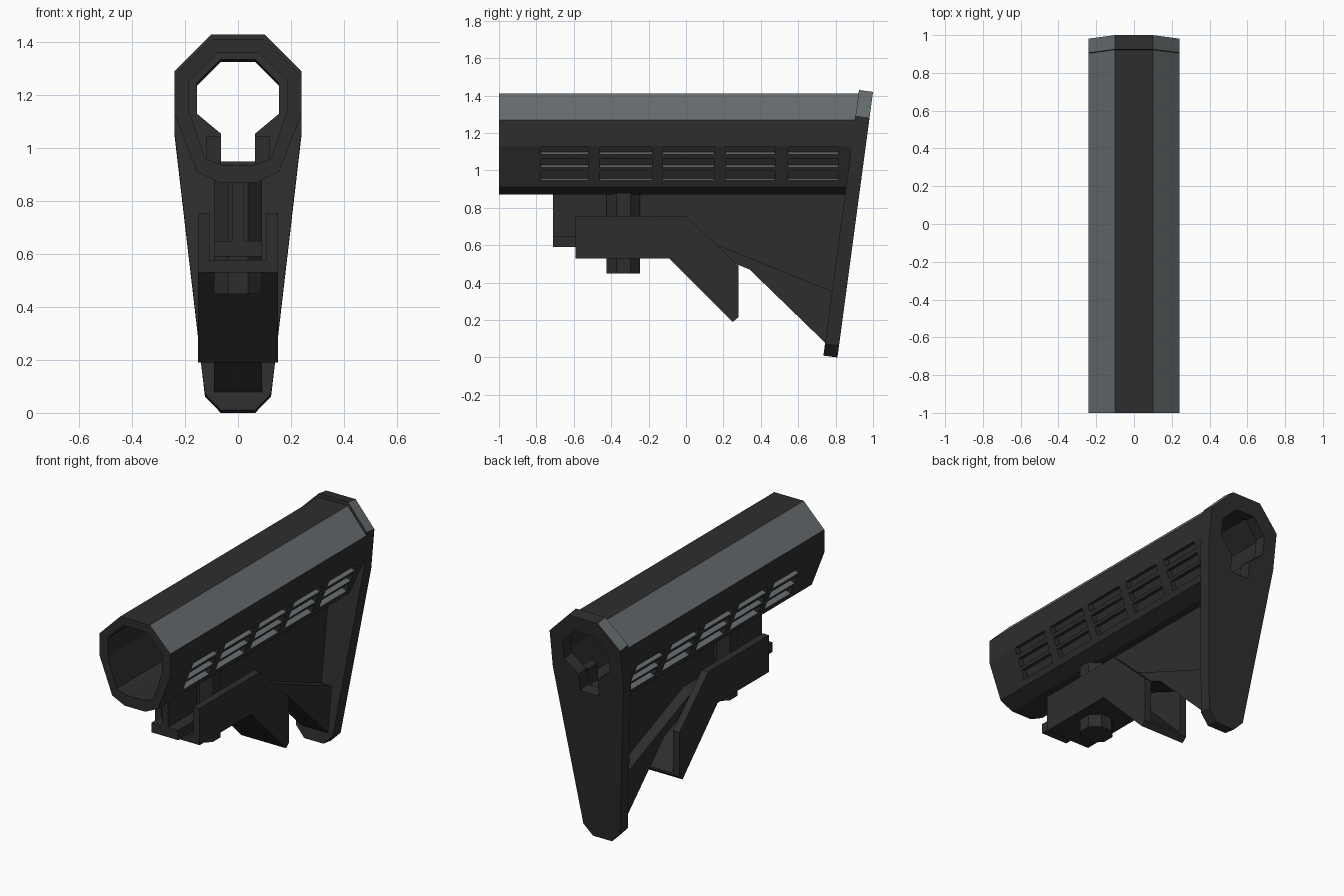
import bpy, bmesh, math
from mathutils import Vector, Matrix

if "Cube" in bpy.data.objects:
    bpy.data.objects.remove(bpy.data.objects["Cube"], do_unlink=True)


def make_material(name, rgb):
    m = bpy.data.materials.new(name)
    m.use_nodes = True
    m.diffuse_color = (*rgb, 1)
    m.node_tree.nodes["Principled BSDF"].inputs["Base Color"].default_value = (*rgb, 1)
    return m


DARK = make_material("charcoal polymer", (0.027, 0.027, 0.027))
GREY = make_material("blue grey", (0.135, 0.153, 0.16))


def add_prism(bm, loops, place):
    """Extrude flat loops (outline plus holes); place(u, v, side) gives the position."""
    caps = ([], [])
    for loop in loops:
        rows = [[bm.verts.new(place(u, v, s)) for u, v in loop] for s in (0, 1)]
        n = len(loop)
        for i in range(n):
            j = (i + 1) % n
            bm.faces.new((rows[0][i], rows[0][j], rows[1][j], rows[1][i]))
            for s in (0, 1):
                caps[s].append(bm.edges.get((rows[s][i], rows[s][j])))
    for edges in caps:
        bmesh.ops.triangle_fill(bm, use_beauty=True, use_dissolve=False, edges=edges)


def finish(name, bm):
    bmesh.ops.recalc_face_normals(bm, faces=bm.faces)
    mesh = bpy.data.meshes.new(name)
    bm.to_mesh(mesh)
    bm.free()
    mesh.materials.append(DARK)
    mesh.materials.append(GREY)
    ob = bpy.data.objects.new(name, mesh)
    bpy.context.collection.objects.link(ob)
    return ob


def prism(name, loops, place):
    bm = bmesh.new()
    add_prism(bm, loops, place)
    return finish(name, bm)


def side_part(name, outline, x0, x1):
    """Outline in (y, z), spanning x0 to x1."""
    return prism(name, [outline], lambda y, z, s: Vector((x1 if s else x0, y, z)))


def mirrored(half):
    return half + [(-x, z) for x, z in reversed(half)]


def paint_shoulders(ob):
    """Faces that lean outward and up are grey."""
    for p in ob.data.polygons:
        out = p.normal.x * math.copysign(1, p.center.x)
        p.material_index = 1 if out > 0.2 and p.normal.z > 0.2 else 0


SLANT = 0.134


def plate_front(z):
    return 0.925 + SLANT * (z - 1.43)


# Hollow tube, cut off along the slanted plate
tube_outer = mirrored([(0.1, 1.41), (0.24, 1.27), (0.24, 1.13), (0.155, 0.91), (0.07, 0.87)])
tube_inner = mirrored([(0.08, 1.36), (0.185, 1.255), (0.185, 1.14), (0.125, 0.96), (0.06, 0.937)])
tube = prism("tube", [tube_outer, tube_inner],
             lambda x, z, s: Vector((x, plate_front(z) + 0.005 if s else -1, z)))

# Rows of grip slots recessed into the lower side faces
low, high = Vector((0.155, 0.91)), Vector((0.24, 1.13))
along = (high - low).normalized()
outward = Vector((along.y, -along.x))


def on_face(z):
    return low + (high - low) * ((z - low.y) / (high.y - low.y))


bm = bmesh.new()
for y0, y1 in ((-0.775, -0.52), (-0.46, -0.18), (-0.125, 0.15), (0.21, 0.475), (0.545, 0.815)):
    for z0, z1 in ((0.945, 0.998), (1.015, 1.063), (1.085, 1.126)):
        a, b = on_face(z0), on_face(z1)
        quad = [a + outward * 0.02, b + outward * 0.02, b - outward * 0.035, a - outward * 0.035]
        for side in (1, -1):
            add_prism(bm, [quad], lambda x, z, s: Vector((x * side, y1 if s else y0, z)))
cutter = finish("slot_cutter", bm)
cutter.hide_render = True
mod = tube.modifiers.new("slots", "BOOLEAN")
mod.operation = "DIFFERENCE"
mod.solver = "EXACT"
mod.object = cutter
bpy.context.view_layer.objects.active = tube
bpy.ops.object.modifier_apply(modifier=mod.name)
bpy.data.objects.remove(cutter, do_unlink=True)
paint_shoulders(tube)

# Slanted butt plate with a keyhole opening
plate_outer = mirrored([(0.1, 1.42), (0.24, 1.28), (0.24, 1.05), (0.125, 0.062), (0.065, 0.0)])
plate_hole = mirrored([(0.065, 1.325), (0.155, 1.235), (0.155, 1.12), (0.065, 1.045), (0.065, 0.94)])
plate = prism("butt_plate", [plate_outer, plate_hole],
              lambda x, z, s: Vector((x, 1.0 + SLANT * (z - 1.42), z) if s
                                     else (x, plate_front(z + 0.01), z + 0.01)))
paint_shoulders(plate)

# Blocks either side of the keyhole slot
for side, label in ((1, "left"), (-1, "right")):
    side_part("keyhole_block_" + label,
              [(0.76, 0.94), (0.86, 0.94), (0.87, 1.045), (0.76, 1.045)],
              side * 0.065, side * 0.12)

# Thin web under the tube
side_part("web", [(-0.71, 0.875), (plate_front(0.875) + 0.02, 0.875),
                  (plate_front(0.34) + 0.02, 0.34), (0.05, 0.64), (-0.71, 0.64)], -0.02, 0.02)

# Wider rail along the bottom of the web, widening into the brace
side_part("rail_and_brace", [(-0.71, 0.65), (0.05, 0.65), (plate_front(0.35) + 0.01, 0.35),
                             (plate_front(0.07) + 0.01, 0.07), (0.34, 0.47),
                             (0.05, 0.59), (-0.71, 0.59)], -0.09, 0.09)

# Release lever: an open channel of two walls and a floor
wall = [(-0.59, 0.755), (0.0, 0.755), (0.28, 0.49), (0.28, 0.215),
        (0.25, 0.19), (-0.09, 0.53), (-0.59, 0.53)]
for side, label in ((1, "left"), (-1, "right")):
    side_part("lever_wall_" + label, wall, side * 0.107, side * 0.152)
side_part("lever_floor", [(-0.59, 0.578), (-0.07, 0.578), (0.28, 0.228), (0.28, 0.215),
                          (0.25, 0.19), (-0.09, 0.53), (-0.59, 0.53)], -0.107, 0.107)

# Eight-sided lock pin
bm = bmesh.new()
r = 0.09 / math.cos(math.pi / 8)
bmesh.ops.create_cone(bm, cap_ends=True, segments=8, radius1=r, radius2=r, depth=0.43,
                      matrix=Matrix.Translation((0, -0.335, 0.665)) @ Matrix.Rotation(math.pi / 8, 4, "Z"))
finish("lock_pin", bm)
